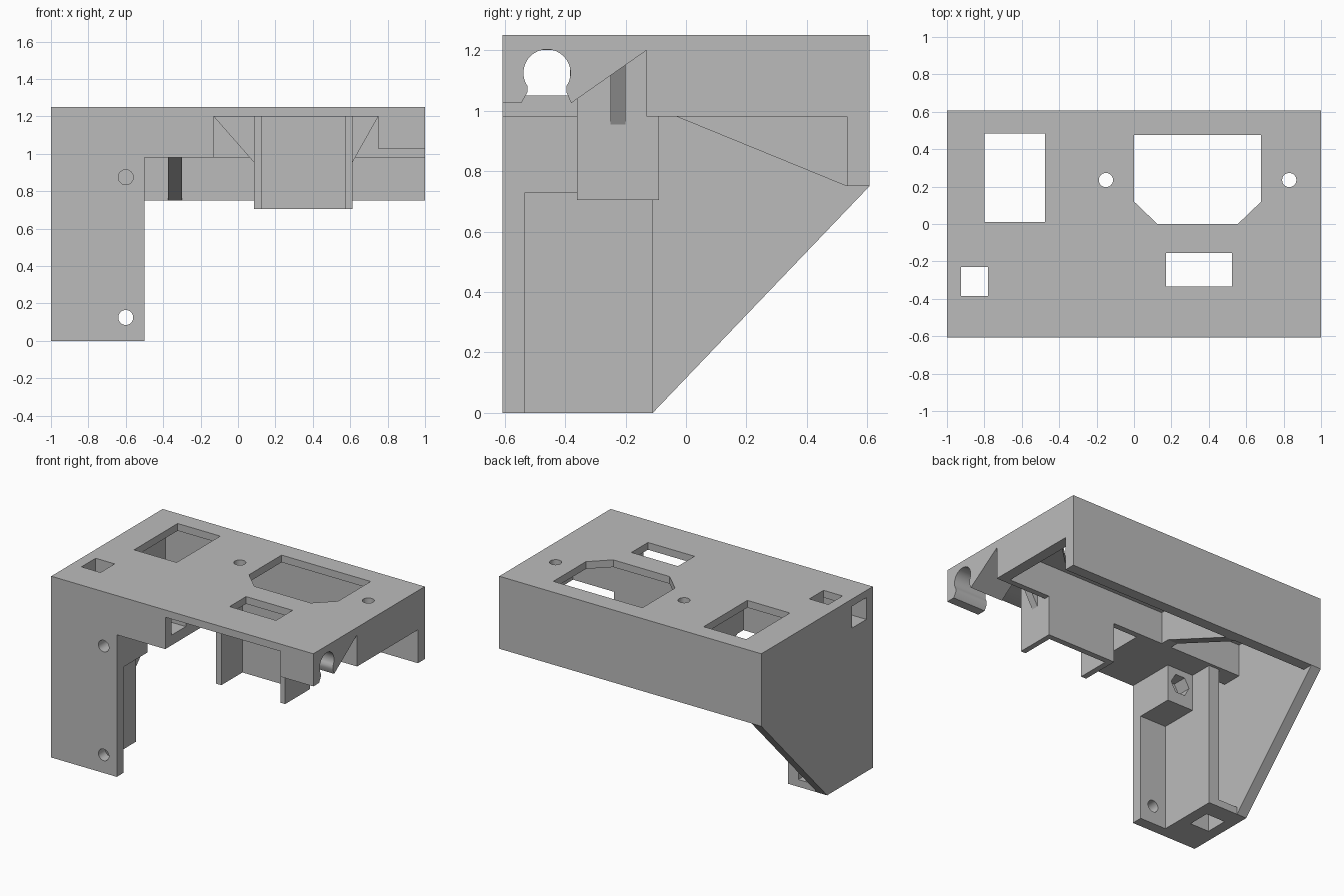
import bpy
import bmesh
from math import cos, sin, pi

default = bpy.data.objects.get("Cube")
if default:
    bpy.data.objects.remove(default, do_unlink=True)

GREY = (0.5, 0.5, 0.5, 1.0)
mat = bpy.data.materials.new("plain grey")
mat.use_nodes = True
mat.diffuse_color = GREY
mat.node_tree.nodes["Principled BSDF"].inputs["Base Color"].default_value = GREY

Y = 0.607      # half depth
TOP = 1.25     # upper surface
CEIL = 1.2     # underside of the thin top skin
RIM = 0.98     # lower rim of the deck
WALL = 0.075   # wall thickness


def prism(name, axis, points, lo, hi):
    """Extrude a 2D outline along x, y or z."""
    place = {"x": lambda a, b, t: (t, a, b),
             "y": lambda a, b, t: (a, t, b),
             "z": lambda a, b, t: (a, b, t)}[axis]
    bm = bmesh.new()
    ends = [[bm.verts.new(place(a, b, t)) for a, b in points] for t in (lo, hi)]
    bm.faces.new(ends[0])
    bm.faces.new(ends[1][::-1])
    n = len(points)
    for i in range(n):
        j = (i + 1) % n
        bm.faces.new((ends[0][i], ends[1][i], ends[1][j], ends[0][j]))
    bmesh.ops.recalc_face_normals(bm, faces=bm.faces)
    mesh = bpy.data.meshes.new(name)
    bm.to_mesh(mesh)
    bm.free()
    mesh.materials.append(mat)
    ob = bpy.data.objects.new(name, mesh)
    bpy.context.scene.collection.objects.link(ob)
    return ob


def box(name, x0, x1, y0, y1, z0, z1):
    return prism(name, "z", [(x0, y0), (x1, y0), (x1, y1), (x0, y1)], z0, z1)


def ring(a, b, r, n=32):
    return [(a + r * cos(2 * pi * i / n), b + r * sin(2 * pi * i / n)) for i in range(n)]


def cut(ob, *cutters):
    """Subtract each cutter, then discard it."""
    bpy.ops.object.select_all(action="DESELECT")
    bpy.context.view_layer.objects.active = ob
    ob.select_set(True)
    for c in cutters:
        c.hide_render = True
        m = ob.modifiers.new("cut", "BOOLEAN")
        m.operation = "DIFFERENCE"
        m.solver = "EXACT"
        m.object = c
        bpy.ops.object.modifier_apply(modifier=m.name)
        bpy.data.objects.remove(c, do_unlink=True)
    bpy.ops.object.shade_smooth_by_angle()


# Deck: block hollowed at the rear and at the front centre
deck = box("deck", -1, 1, -Y, Y, RIM, TOP)
end_outline = [(-0.7, 0.9), (-0.7, 1.025), (-0.545, 1.025), (-0.525, 1.06),
               (-0.525, 1.1), (-0.395, 1.1), (-0.395, 1.06), (-0.38, 1.025),
               (-0.13, CEIL), (-0.13, 0.9)]
cut(deck,
    box("rear_pocket", -1 + WALL, 1 - WALL, -0.09, Y - WALL, 0.9, CEIL),
    box("front_notch", -0.13, 0.75, -0.7, -0.13, 0.9, CEIL),
    prism("end_relief", "x", end_outline, 0.74, 1.1),
    prism("rod_clip", "x", ring(-0.46, 1.125, 0.078), 0.7, 1.1),
    box("rod_channel", -1.1, -0.1, -0.537, -0.383, 1.05, CEIL))

# Openings in the top skin
openings = [box("square_window", -0.8, -0.475, 0.01, 0.485, 1.1, 1.4),
            box("slot_window", 0.17, 0.525, -0.335, -0.155, 1.1, 1.4),
            box("cable_shaft", -0.925, -0.78, -0.385, -0.23, 0.9, 1.4),
            prism("socket_window", "z",
                  [(0, 0.475), (0, 0.12), (0.125, 0), (0.555, 0), (0.68, 0.12), (0.68, 0.475)],
                  1.1, 1.4)]
openings += [prism("screw_hole", "z", ring(x, 0.235, 0.038), 1.1, 1.4) for x in (-0.15, 0.83)]
cut(deck, *openings)

# Side plate with a sloping rear edge, and the back skirt
prism("side_plate", "x",
      [(-Y, 0), (-0.11, 0), (Y, 0.75), (Y, RIM), (-Y, RIM)], -1, -1 + WALL)
box("back_skirt", -1 + WALL, 1, Y - WALL, Y, 0.75, RIM)

# Front leg: face plate, cable box and nut block
face_y = -Y + WALL
leg_plate = box("leg_plate", -1 + WALL, -0.5, -Y, face_y, 0, RIM)
cut(leg_plate, *[prism("leg_screw", "y", ring(-0.6, z, 0.04), -0.7, -0.4)
                 for z in (0.125, 0.875)])

cable_box = box("cable_box", -1 + WALL, -0.7, face_y, -0.11, 0, RIM)
cut(cable_box,
    box("cable_shaft", -0.95, -0.78, -0.385, -0.23, -0.1, 1.1),
    box("cable_slot", -0.95, -0.78, -0.3, 0, 0.05, 1.1))

nut_block = box("nut_block", -0.7, -0.5, face_y, -0.27, 0.73, RIM)
cut(nut_block,
    prism("nut_screw", "y", ring(-0.6, 0.875, 0.04), -0.7, -0.3),
    prism("nut_pocket", "y", ring(-0.6, 0.875, 0.072, 6), -0.37, -0.2))

# Hanging holder: two cheeks, a back panel and a triangular rib on each side
for side, x0, x1 in (("right", 0.085, 0.125), ("left", 0.575, 0.612)):
    box("holder_cheek_" + side, x0, x1, -0.36, -0.13, 0.705, CEIL)
box("holder_back", 0.085, 0.612, -0.13, -0.09, 0.705, RIM)
for side, inner, outer in (("right", 0.085, -0.13), ("left", 0.612, 0.75)):
    prism("holder_rib_" + side, "y",
          [(inner, 0.955), (inner, CEIL), (outer, CEIL)], -0.25, -0.2)

# Gusset bracing the back skirt
prism("gusset", "x",
      [(-0.03, RIM), (Y - WALL, RIM), (Y - WALL, 0.75)], -0.375, -0.3)
box("gusset_web", -0.375, -0.3, -0.09, Y - WALL, RIM, CEIL)
